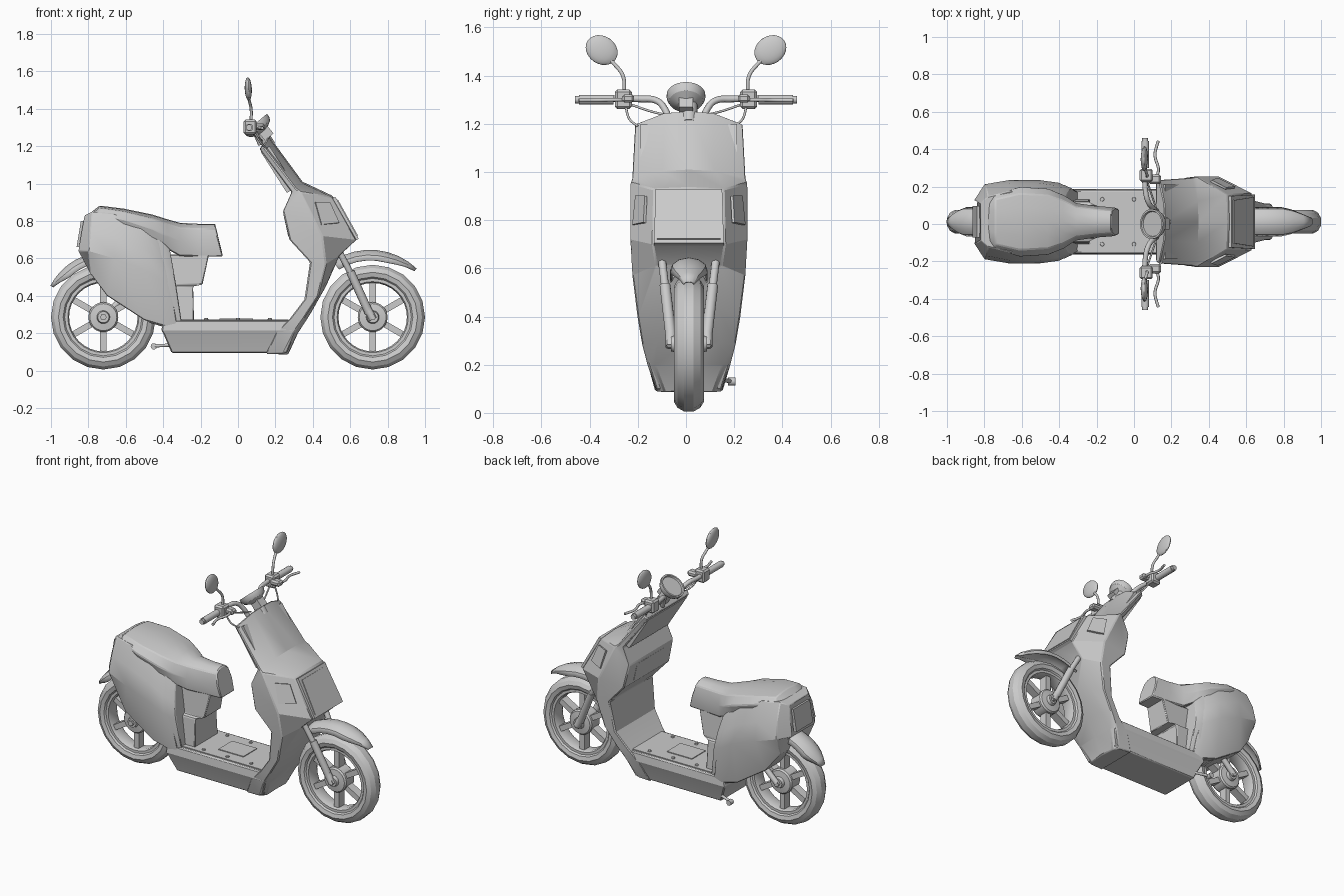
import bpy, bmesh, math
from mathutils import Vector, Matrix

if "Cube" in bpy.data.objects:
    bpy.data.objects.remove(bpy.data.objects["Cube"])

C = 0.012  # y of the body's centre plane


def finish(name, bm):
    bmesh.ops.recalc_face_normals(bm, faces=bm.faces)
    me = bpy.data.meshes.new(name)
    bm.to_mesh(me)
    bm.free()
    ob = bpy.data.objects.new(name, me)
    bpy.context.collection.objects.link(ob)
    return ob


def loft(name, rings, closed=True, bevel=0.0):
    """Skin half cross-sections, mirrored across the centre plane."""
    bm = bmesh.new()
    rows = []
    for half in rings:
        ring = list(half) + [(x, -y, z) for x, y, z in reversed(half) if y > 1e-6]
        rows.append([bm.verts.new((x, y + C, z)) for x, y, z in ring])
    n = len(rows[0])
    for a, b in zip(rows, rows[1:]):
        for i in range(n if closed else n - 1):
            j = (i + 1) % n
            bm.faces.new((a[i], a[j], b[j], b[i]))
    if closed:
        bm.faces.new(rows[0])
        bm.faces.new(rows[-1])
    ob = finish(name, bm)
    if bevel:
        m = ob.modifiers.new("bevel", 'BEVEL')
        m.width, m.segments, m.limit_method, m.angle_limit = bevel, 1, 'ANGLE', math.radians(35)
    return ob


def plate(name, quad, t=0.008, mirror=False):
    """Thin slab on a quad."""
    for s in ((1, -1) if mirror else (1,)):
        q = [Vector((x, y * s + C, z)) for x, y, z in quad]
        n = (q[1] - q[0]).cross(q[2] - q[0]).normalized() * t
        bm = bmesh.new()
        lo, hi = [bm.verts.new(p - n) for p in q], [bm.verts.new(p + n) for p in q]
        bm.faces.new(lo)
        bm.faces.new(hi)
        for i in range(4):
            bm.faces.new((lo[i], lo[i - 1], hi[i - 1], hi[i]))
        finish(name, bm)


def tube(name, pts, r, smooth=False, sides=(1, -1), off=0.0):
    """Round rod along points, one per side."""
    for s in sides:
        cu = bpy.data.curves.new(name, 'CURVE')
        cu.dimensions, cu.bevel_depth, cu.bevel_resolution, cu.use_fill_caps = '3D', r, 3, True
        cu.resolution_u = 5
        sp = cu.splines.new('BEZIER' if smooth else 'POLY')
        target = sp.bezier_points if smooth else sp.points
        target.add(len(pts) - 1)
        for p, (x, y, z) in zip(target, pts):
            if smooth:
                p.co = (x, y * s + off, z)
                p.handle_left_type = p.handle_right_type = 'AUTO'
            else:
                p.co = (x, y * s + off, z, 1)
        bpy.context.collection.objects.link(bpy.data.objects.new(name, cu))


def revolve(name, profile, centre, n=20, closed=True):
    """Spin an (r, y) profile round the y axis."""
    bm = bmesh.new()
    rows = [[bm.verts.new((centre[0] + r * math.cos(a), centre[1] + y, centre[2] + r * math.sin(a)))
             for r, y in profile] for a in (math.tau * i / n for i in range(n))]
    m = len(profile)
    for k in range(n):
        a, b = rows[k - 1], rows[k]
        for i in range(m if closed else m - 1):
            bm.faces.new((a[i], a[(i + 1) % m], b[(i + 1) % m], b[i]))
    if not closed:
        bm.faces.new([r[0] for r in rows])
        bm.faces.new([r[-1] for r in rows])
    return finish(name, bm)


def box(bm, matrix):
    bmesh.ops.create_cube(bm, size=1, matrix=matrix)


def sym(half):
    return half + [(r, -y) for r, y in reversed(half)]


# Wheels: tyre, rim, hub and six spokes
for end, wx in (("front", 0.72), ("rear", -0.72)):
    c = (wx, C, 0.286)
    revolve(end + "_tyre", sym([(0.203, 0.04), (0.215, 0.055), (0.24, 0.062), (0.264, 0.048), (0.28, 0.02)]), c)
    revolve(end + "_rim", sym([(0.183, 0.03), (0.19, 0.045), (0.208, 0.045), (0.208, 0.02)]), c, 32)
    revolve(end + "_hub", sym([(0.03, 0.075), (0.035, 0.055), (0.072, 0.05), (0.08, 0.04)]), c, 24, False)
    bm = bmesh.new()
    for k in range(6):
        box(bm, Matrix.Translation(c) @ Matrix.Rotation((k + .5) * math.tau / 6, 4, 'Y')
            @ Matrix.Translation((0.13, 0, 0)) @ Matrix.Diagonal((0.13, 0.055, 0.034, 1)))
    finish(end + "_spokes", bm)
    revolve(end + "_axle", [(0.018, -0.09), (0.018, 0.09)], c, 6, False)


# Mudguards, swept round the wheel centres
def mudguard(name, wx, a0, a1, r0, r1, n=9):
    rings = []
    for i in range(n):
        t = i / (n - 1)
        a = math.radians(a0 + (a1 - a0) * t)
        k = min(1, 0.3 + 2.2 * t)
        r = r0 + (r1 - r0) * t
        prof = [(r - 0.055 * k, 0.078 * k), (r - 0.028 * k, 0.068 * k), (r - 0.008 * k, 0.04 * k), (r, 0)]
        rings.append([(wx + q * math.cos(a), y, 0.284 + q * math.sin(a)) for q, y in prof])
    ob = loft(name, rings, closed=False)
    m = ob.modifiers.new("thickness", 'SOLIDIFY')
    m.thickness = 0.006


mudguard("front_mudguard", 0.72, 48, 125, 0.352, 0.37)
mudguard("rear_mudguard", -0.72, 149, 95, 0.33, 0.35)

# Front fork, steering column and swing arms
tube("fork_upper", [(0.53, 0.115, 0.66), (0.66, 0.085, 0.41)], 0.017, off=C)
tube("fork_lower", [(0.60, 0.099, 0.53), (0.70, 0.074, 0.31)], 0.023, off=C)
tube("fork_foot", [(0.69, 0.076, 0.335), (0.722, 0.076, 0.275)], 0.022, off=C)
tube("steering_column", [(0.12, 0, 1.28), (0.17, 0, 1.20)], 0.035, sides=(1,), off=C)
tube("swing_arm", [(-0.72, 0.08, 0.286), (-0.57, 0.08, 0.43)], 0.018, sides=(1,), off=C)

# Leg shield: front centre, front corner, side, rear edge, rear centre
S = [(.165, .10, 1.255, .135, .226, 1.20, .115, .21, 1.185),
     (.345, .11, 1.01, .31, .238, .975, .287, .22, .955),
     (.505, .145, .935, .335, .243, .955, .24, .225, .85),
     (.637, .15, .705, .45, .243, .72, .275, .235, .70),
     (.545, .135, .62, .47, .235, .57, .385, .225, .58),
     (.47, .12, .45, .43, .214, .40, .355, .205, .38),
     (.385, .13, .30, .355, .195, .285, .275, .18, .275),
     (.32, .14, .20, .295, .172, .20, .20, .17, .20),
     (.27, .10, .09, .24, .135, .09, .15, .14, .09)]
loft("leg_shield", [[(a, 0, c), (a - .004, b, c - .006), (d, e, f), (g, h, i), (g, 0, i)]
                    for a, b, c, d, e, f, g, h, i in S], bevel=0.006)
# Headlight frame and lens
plate("headlight_frame", [(.512, -.138, .925), (.512, .138, .925), (.637, .145, .70), (.637, -.145, .70)], 0.01)
plate("headlight_lens", [(.522, -.115, .908), (.522, .115, .908), (.629, .132, .716), (.629, -.132, .716)], 0.014)
# Side hatches, rear glovebox lid and rear trim
plate("side_hatch", [(.412, .218, .90), (.49, .178, .90), (.54, .184, .79), (.445, .230, .78)], 0.006, True)
plate("glovebox_lid", [(.249, -.14, .83), (.249, .14, .83), (.273, .14, .72), (.273, -.14, .72)], 0.005)
plate("shield_trim", [(.145, .2, 1.185), (.145, -.2, 1.185), (.285, -.2, .965), (.285, .2, .965)], 0.028)

# Footboard and its fittings
loft("footboard", [[(x0, 0, z), (x0, w, z), (x1, w, z), (x1, 0, z)] for x0, x1, w, z in
                   ((-.355, .262, .135, .095), (-.40, .305, .168, .20), (-.41, .31, .174, .215), (-.40, .30, .168, .268))],
     bevel=0.006)
plate("footboard_mat", [(-.33, -.15, .27), (.27, -.15, .27), (.27, .15, .27), (-.33, .15, .27)], 0.004)
plate("footboard_lid", [(-.10, -.07, .275), (.08, -.07, .275), (.08, .07, .275), (-.10, .07, .275)], 0.004)
bm = bmesh.new()
for x in (-.17, 0.0, .17):
    for y in (-.12, .12):
        bmesh.ops.create_cone(bm, cap_ends=True, segments=8, radius1=.012, radius2=.01, depth=.012,
                              matrix=Matrix.Translation((x, y + C, .275)))
finish("footboard_studs", bm)
tube("side_stand", [(-.30, .13, .14), (-.45, .185, .132)], 0.009, sides=(1,))
tube("side_stand_foot", [(-.45, .175, .13), (-.45, .205, .13)], 0.017, sides=(1,))

# Pillar under the seat
loft("seat_pillar", [[(-.45, 0, z), (-.45, w, z), (x, w, z), (x, 0, z)] for x, w, z in
                     ((-.235, .12, .26), (-.24, .11, .45), (-.19, .085, .46), (-.155, .075, .62))], bevel=0.005)

# Rear body: lower edge, side, top edge along the length
R = [(-.80, .60, .10, -.855, .64, .115, -.82, .83, .10),
     (-.79, .52, .14, -.80, .64, .20, -.78, .85, .135),
     (-.70, .40, .17, -.66, .60, .224, -.66, .84, .165),
     (-.50, .27, .175, -.50, .54, .222, -.52, .775, .17),
     (-.38, .235, .17, -.40, .48, .208, -.43, .70, .155),
     (-.325, .235, .167, -.36, .47, .188, -.395, .665, .14)]
for name, k, dx, dz in (("rear_body", 1, 0, 0), ("rear_body_trim", 0.94, 0.03, -0.015)):
    loft(name, [[(a + dx, 0, b + dz), (a + dx, c * k, b + dz), (d + dx, f * k, e + dz),
                 ((d + g) / 2 + dx, (f * .72 + i * .28) * k, (e + h) / 2 + dz),
                 (g + dx, i * k, h + dz), (g + dx, 0, h + dz)] for a, b, c, d, e, f, g, h, i in R], bevel=0.004)
plate("tail_light", [(-.853, -.085, .66), (-.853, .085, .66), (-.83, .085, .80), (-.83, -.085, .80)], 0.01)

# Seat: x at bottom, x at top, bottom z, top z, half width
seat = [(-.80, -.80, .80, .835, .10), (-.75, -.74, .80, .882, .15), (-.61, -.61, .765, .866, .188),
        (-.46, -.46, .70, .835, .178), (-.38, -.38, .65, .81, .145), (-.31, -.31, .612, .79, .10),
        (-.21, -.21, .61, .785, .085), (-.08, -.12, .61, .785, .076)]
loft("seat", [[(a, 0, b), (a, w * .9, b), ((a + d) / 2, w, b + (t - b) * .45),
               (d, w * .8, b + (t - b) * .85), (d, w * .4, t - .004), (d, 0, t)] for a, d, b, t, w in seat], bevel=0.006)

# Handlebar, grips, levers, cables and mirrors
tube("handlebar", [(.12, .07, 1.21), (.10, .085, 1.255), (.075, .12, 1.295), (.06, .19, 1.303), (.06, .44, 1.30)], .014, True)
tube("grip", [(.06, .30, 1.30), (.06, .445, 1.30)], .021)
tube("grip_end", [(.06, .445, 1.30), (.06, .46, 1.30)], .016)
tube("brake_lever", [(.10, .23, 1.30), (.13, .28, 1.30), (.112, .37, 1.298), (.13, .445, 1.297)], .008, True)
tube("cable", [(.09, .25, 1.27), (.12, .235, 1.22), (.15, .20, 1.19)], .005, True)
tube("inner_cable", [(.07, .23, 1.28), (.10, .14, 1.25), (.13, .05, 1.23)], .005, True)
tube("mirror_stem", [(.07, .255, 1.33), (.07, .262, 1.40), (.06, .295, 1.445), (.055, .325, 1.475)], .008, True)
for s in (1, -1):
    bm = bmesh.new()
    box(bm, Matrix.Translation((.065, .26 * s, 1.302)) @ Matrix.Diagonal((.07, .07, .08, 1)))
    box(bm, Matrix.Translation((.11, .24 * s, 1.305)) @ Matrix.Diagonal((.07, .05, .035, 1)))
    bmesh.ops.bevel(bm, geom=bm.edges[:], offset=.01, segments=1, affect='EDGES')
    finish("switch_box", bm)
    bm = bmesh.new()
    bmesh.ops.create_uvsphere(bm, u_segments=20, v_segments=12, radius=1,
                              matrix=Matrix.Translation((.055, .35 * s, 1.506)) @ Matrix.Rotation(.6 * s, 4, 'X')
                              @ Matrix.Rotation(-.06, 4, 'Y') @ Matrix.Diagonal((.019, .07, .058, 1)))
    finish("mirror", bm)

# Round instrument, tilted towards the rider
tilt = Matrix.Translation((.105, 0, 1.308)) @ Matrix.Rotation(math.radians(-40), 4, 'Y')
dial = revolve("instrument", [(.035, -.04), (.07, -.02), (.08, 0), (.08, .018), (.07, .018), (.066, .008)], (0, 0, 0), 28, False)
dial.data.transform(tilt @ Matrix.Rotation(math.pi / 2, 4, 'X'))
bm = bmesh.new()
box(bm, tilt @ Matrix.Translation((.01, 0, -.055)) @ Matrix.Diagonal((.06, .06, .06, 1)))
finish("instrument_bracket", bm)

# Smooth shading with kept edges
for ob in bpy.context.scene.objects:
    ob.select_set(ob.type == 'MESH')
bpy.context.view_layer.objects.active = bpy.data.objects["seat"]
bpy.ops.object.shade_smooth_by_angle(angle=math.radians(28))
